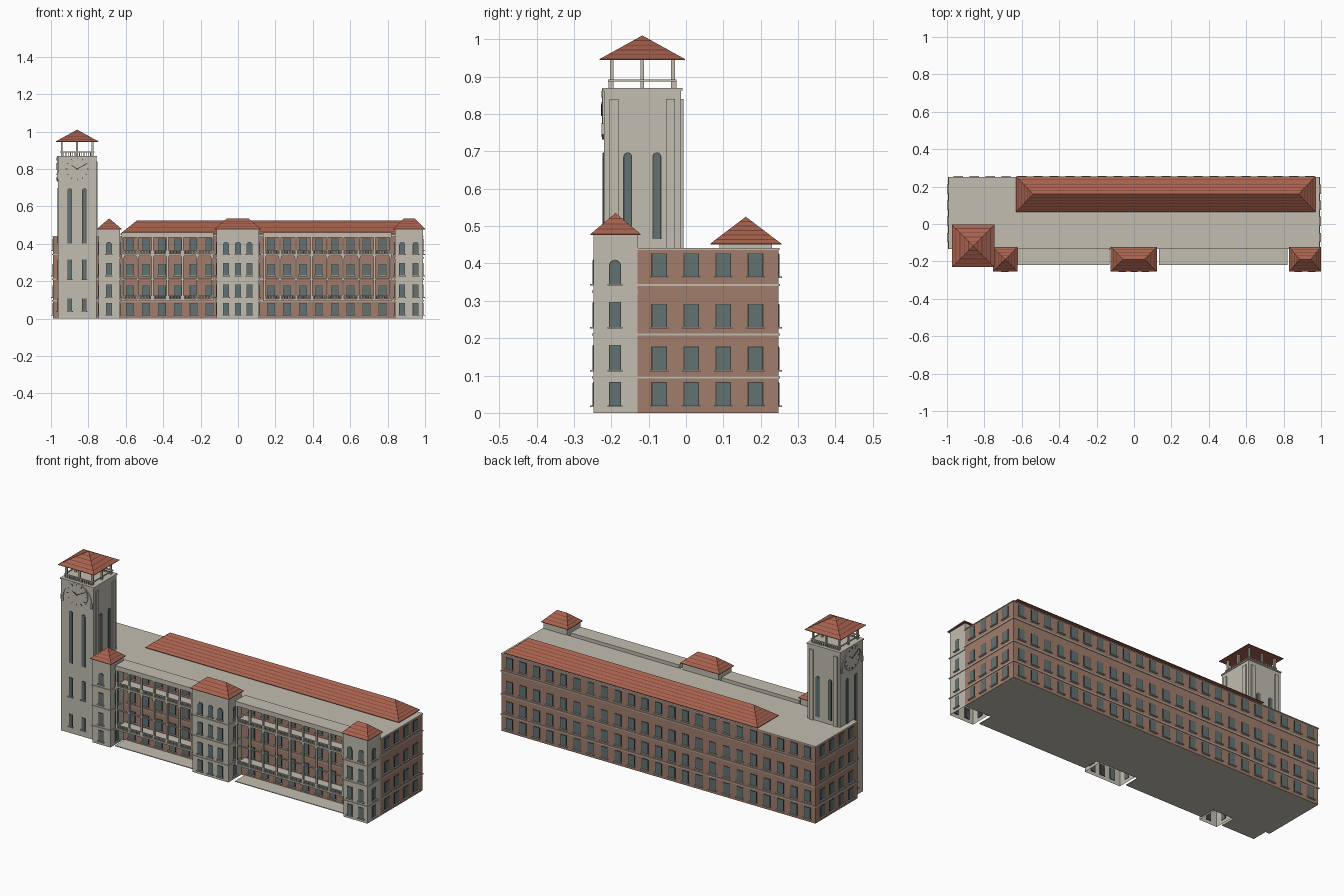
import bpy, bmesh, math
from mathutils import Matrix, Vector

cube = bpy.data.objects.get("Cube")
if cube:
    bpy.data.objects.remove(cube)

COLOURS = [("stone", (0.54, 0.51, 0.435)), ("brick", (0.355, 0.205, 0.15)),
           ("window_glass", (0.125, 0.17, 0.17)), ("roof_tile", (0.38, 0.12, 0.075)),
           ("roof_tile_shadow", (0.17, 0.05, 0.035)), ("dark_metal", (0.05, 0.05, 0.045))]
MATS = []
for name, rgb in COLOURS:
    m = bpy.data.materials.new(name)
    m.use_nodes = True
    m.diffuse_color = (*rgb, 1)
    bsdf = next(n for n in m.node_tree.nodes if n.type == 'BSDF_PRINCIPLED')
    bsdf.inputs["Base Color"].default_value = (*rgb, 1)
    bsdf.inputs["Roughness"].default_value = 0.9
    MATS.append(m)
STONE, BRICK, GLASS, TILE, SHADOW, DARK = range(len(MATS))
TURN = {"front": 0, "right": 1, "back": 2, "left": 3}


def finish(name, bm):
    mesh = bpy.data.meshes.new(name)
    bmesh.ops.recalc_face_normals(bm, faces=bm.faces)
    bm.to_mesh(mesh)
    bm.free()
    for m in MATS:
        mesh.materials.append(m)
    obj = bpy.data.objects.new(name, mesh)
    bpy.context.collection.objects.link(obj)


def box(bm, x, y, z, mat=STONE, matrix=Matrix()):
    size = (x[1] - x[0], y[1] - y[0], z[1] - z[0])
    mid = Vector((sum(x) / 2, sum(y) / 2, sum(z) / 2))
    new = bmesh.ops.create_cube(bm, size=1, matrix=matrix @ Matrix.Translation(mid) @ Matrix.Diagonal((*size, 1)))
    for f in {f for v in new["verts"] for f in v.link_faces}:
        f.material_index = mat


def plate(bm, outline, back, front, mat, matrix):
    """Extrude an outline in local x, z from depth back to depth front (outward is -y)."""
    a = [bm.verts.new(matrix @ Vector((u, -back, z))) for u, z in outline]
    b = [bm.verts.new(matrix @ Vector((u, -front, z))) for u, z in outline]
    faces = [bm.faces.new(a), bm.faces.new(b[::-1])]
    n = len(a)
    faces += [bm.faces.new((a[i], a[(i + 1) % n], b[(i + 1) % n], b[i])) for i in range(n)]
    for f in faces:
        f.material_index = mat


def side(name, origin=(0, 0)):
    return Matrix.Translation((*origin, 0)) @ Matrix.Rotation(TURN[name] * math.pi / 2, 4, 'Z')


def outline(u, z0, z1, w, arched):
    r = w / 2
    if not arched:
        return [(u - r, z0), (u + r, z0), (u + r, z1), (u - r, z1)]
    arc = [(u + r * math.cos(math.pi * i / 8), z1 - r + r * math.sin(math.pi * i / 8)) for i in range(9)]
    return [(u - r, z0), (u + r, z0)] + arc


def window(bm, matrix, u, z0, z1, w, depth, arched=False, sill=True):
    plate(bm, outline(u, z0, z1, w, arched), depth - 0.003, depth + 0.002, DARK, matrix)
    plate(bm, outline(u, z0, z1 - 0.002, w - 0.006, arched), depth - 0.003, depth + 0.003, GLASS, matrix)
    if sill:
        box(bm, (u - w / 2 - 0.004, u + w / 2 + 0.004), (-depth - 0.01, -depth), (z0 - 0.004, z0), STONE, matrix)


def hip_roof(name, x, y, z, inset, rows):
    bm = bmesh.new()
    eave = z[0] + 0.003
    box(bm, x, y, (z[0], eave), TILE)
    ym = sum(y) / 2
    base = [bm.verts.new((a, b, eave)) for a, b in ((x[0], y[0]), (x[1], y[0]), (x[1], y[1]), (x[0], y[1]))]
    l, r = (bm.verts.new((a, ym, z[1])) for a in (x[0] + inset, x[1] - inset))
    for s in ((base[0], base[1], r, l), (base[2], base[3], l, r), (base[1], base[2], r), (base[3], base[0], l)):
        bm.faces.new(s).material_index = TILE
    bmesh.ops.remove_doubles(bm, verts=bm.verts, dist=0.0005)
    step = (z[1] - eave) / rows
    for i in range(rows):
        for part in (0.84, 1):
            if i + part < rows:
                bmesh.ops.bisect_plane(bm, geom=bm.verts[:] + bm.edges[:] + bm.faces[:],
                                       plane_co=(0, 0, eave + (i + part) * step), plane_no=(0, 0, 1))
    # Thin dark joint above each course of tiles, except at the ridge
    for f in bm.faces:
        course = (f.calc_center_median().z - eave) / step
        if 0.1 < course < rows - 0.5 and course % 1 > 0.84:
            f.material_index = SHADOW
    finish(name, bm)


# Main block: brick walls, stone roof and base
bm = bmesh.new()
box(bm, (-0.99, 0.99), (-0.13, 0.247), (0, 0.44), BRICK)
bm.normal_update()
for f in bm.faces:
    if abs(f.normal.z) > 0.5:
        f.material_index = STONE
for z in (0.095, 0.21, 0.342):
    box(bm, (-0.994, 0.994), (-0.134, 0.251), (z - 0.003, z + 0.003))
box(bm, (-0.993, 0.993), (-0.133, 0.25), (0.436, 0.441))
box(bm, (-0.58, 0.92), (0.09, 0.23), (0.44, 0.452))
finish("main_block", bm)

# Windows of the main block on all four sides
FLOORS = [(0.02, 0.082), (0.115, 0.177), (0.23, 0.292), (0.365, 0.427)]
bm = bmesh.new()
for z0, z1 in FLOORS:
    for i in range(23):
        window(bm, side("back"), (i - 11) * 0.0855, z0, z1, 0.042, 0.247)
    for i in range(4):
        for name, sign in (("right", 1), ("left", -1)):
            window(bm, side(name), sign * (-0.072 + i * 0.086), z0, z1, 0.042, 0.99)
    for start, count in ((-0.577, 6), (0.177, 8)):
        for i in range(count):
            window(bm, side("front"), start + i * 0.085, z0, z1, 0.042, 0.13)
finish("main_windows", bm)

# Verandas between the pavilions
for name, x0, x1, bays in (("left_wing_veranda", -0.622, -0.132, 6), ("right_wing_veranda", 0.135, 0.82, 8)):
    bm = bmesh.new()
    for z0, z1 in ((0, 0.004), (0.095, 0.104), (0.335, 0.345), (0.434, 0.46)):
        box(bm, (x0, x1), (-0.22, -0.13), (z0, z1))
    box(bm, (x0, x1), (-0.219, -0.213), (0.207, 0.213))
    for z in (0.104, 0.345):
        box(bm, (x0, x1), (-0.219, -0.213), (z + 0.016, z + 0.02))
        pickets = bays * 10
        for i in range(pickets + 1):
            u = x0 + 0.003 + (x1 - x0 - 0.006) * i / pickets
            box(bm, (u - 0.002, u + 0.002), (-0.218, -0.214), (z, z + 0.017))
    for i in range(bays + 1):
        u = x0 + 0.006 + (x1 - x0 - 0.012) * i / bays
        box(bm, (u - 0.005, u + 0.005), (-0.219, -0.209), (0.1, 0.436))
        box(bm, (u - 0.008, u + 0.008), (-0.22, -0.206), (0.325, 0.335))
    finish(name, bm)

# Projecting stone pavilions with tiled roofs, open underneath
PAVILIONS = [("left", -0.745, -0.632, (-0.69,), 0.066), ("middle", -0.115, 0.112, (-0.064, 0, 0.061), 0.065),
             ("right", 0.84, 0.99, (0.878, 0.95), 0.055)]
PAV_FLOORS = [(0.02, 0.082), (0.115, 0.182), (0.23, 0.297), (0.345, 0.41)]
for name, x0, x1, places, inset in PAVILIONS:
    bm = bmesh.new()
    box(bm, (x0, x1), (-0.247, -0.128), (0, 0.476))
    ground = [f for f in bm.faces if f.calc_center_median().z < 0.001]
    bmesh.ops.delete(bm, geom=ground, context='FACES_ONLY')
    for z in (0.095, 0.21, 0.325):
        for name_side, depth, mid, half in (("front", 0.247, (x0 + x1) / 2, (x1 - x0) / 2 + 0.004),
                                            ("right", x1, -0.188, 0.06), ("left", -x0, 0.188, 0.06)):
            box(bm, (mid - half, mid + half), (-depth - 0.004, -depth), (z - 0.003, z + 0.003),
                STONE, side(name_side))
    for z0, z1 in PAV_FLOORS:
        top = z0 > 0.3
        for u in places:
            window(bm, side("front"), u, z0, z1, 0.032, 0.247, top)
        window(bm, side("right"), -0.19, z0, z1, 0.032, x1, top)
        window(bm, side("left"), 0.19, z0, z1, 0.032, -x0, top)
    finish(name + "_pavilion", bm)
    hip_roof(name + "_pavilion_roof", (x0 - 0.01, min(x1 + 0.01, 1)), (-0.255, -0.122), (0.476, 0.535), inset, 4)

# Long tiled roof over the rear range
hip_roof("long_roof", (-0.63, 0.97), (0.065, 0.255), (0.45, 0.525), 0.09, 6)

# Clock tower
CX, CY, H = -0.86, -0.117, 0.103
bm = bmesh.new()
box(bm, (CX - H, CX + H), (CY - H, CY + H), (0, 0.865))
box(bm, (CX - H - 0.004, CX + H + 0.004), (CY - H - 0.004, CY + H + 0.004), (0.863, 0.87))
for name in TURN:
    m = side(name, (CX, CY))
    for s in (-1, 1):
        low = 0.4 if name in ("front", "left") else 0.465
        window(bm, m, s * 0.039, low, 0.697, 0.024, H, True, False)
        if name in ("front", "left"):
            for z0, z1 in ((0.04, 0.108), (0.21, 0.317)):
                window(bm, m, s * 0.039, z0, z1, 0.024, H)
        else:
            box(bm, sorted((s * 0.064, s * 0.088)), (-H - 0.007, -H), (0.44, 0.84), STONE, m)
finish("clock_tower", bm)

# Clock faces on the front and left of the tower
for name in ("front", "left"):
    bm = bmesh.new()
    m = side(name, (CX, CY))
    disc = [(0.068 * math.cos(math.tau * i / 32), 0.8 + 0.068 * math.sin(math.tau * i / 32)) for i in range(32)]
    plate(bm, disc, H - 0.002, H + 0.005, STONE, m)
    centre = m @ Matrix.Translation((0, 0, 0.8))
    for i in range(12):
        spoke = centre @ Matrix.Rotation(math.tau * i / 12, 4, 'Y')
        box(bm, (-0.0018, 0.0018), (-H - 0.0065, -H - 0.004), (0.052, 0.062), DARK, spoke)
    for angle, length in ((62, 0.05), (-58, 0.036)):
        hand = centre @ Matrix.Rotation(math.radians(angle), 4, 'Y')
        box(bm, (-0.002, 0.002), (-H - 0.007, -H - 0.004), (-0.006, length), DARK, hand)
    # Arched surround
    for i in range(16):
        a, b = (math.pi * k / 16 for k in (i, i + 1))
        ring = [(r * math.cos(t), 0.772 + r * math.sin(t)) for r, t in ((0.086, a), (0.092, a), (0.092, b), (0.086, b))]
        plate(bm, ring, H - 0.001, H + 0.004, STONE, m)
    for s in (-1, 1):
        box(bm, sorted((s * 0.086, s * 0.098)), (-H - 0.006, -H), (0.745, 0.775), STONE, m)
    finish(name + "_clock", bm)

# Open belfry: posts and rails, with pickets at front and back
bm = bmesh.new()
for name in TURN:
    m = side(name, (CX, CY))
    for u in (-0.082, 0):
        box(bm, (u - 0.005, u + 0.005), (-0.087, -0.077), (0.87, 0.947), STONE, m)
    box(bm, (-0.092, 0.092), (-0.092, -0.086), (0.887, 0.892), STONE, m)
    if name in ("front", "back"):
        for i in range(15):
            u = -0.084 + i * 0.012
            box(bm, (u - 0.002, u + 0.002), (-0.091, -0.087), (0.87, 0.888), STONE, m)
finish("belfry", bm)
hip_roof("tower_roof", (CX - 0.114, CX + 0.114), (CY - 0.114, CY + 0.114), (0.944, 1.01), 0.114, 5)
